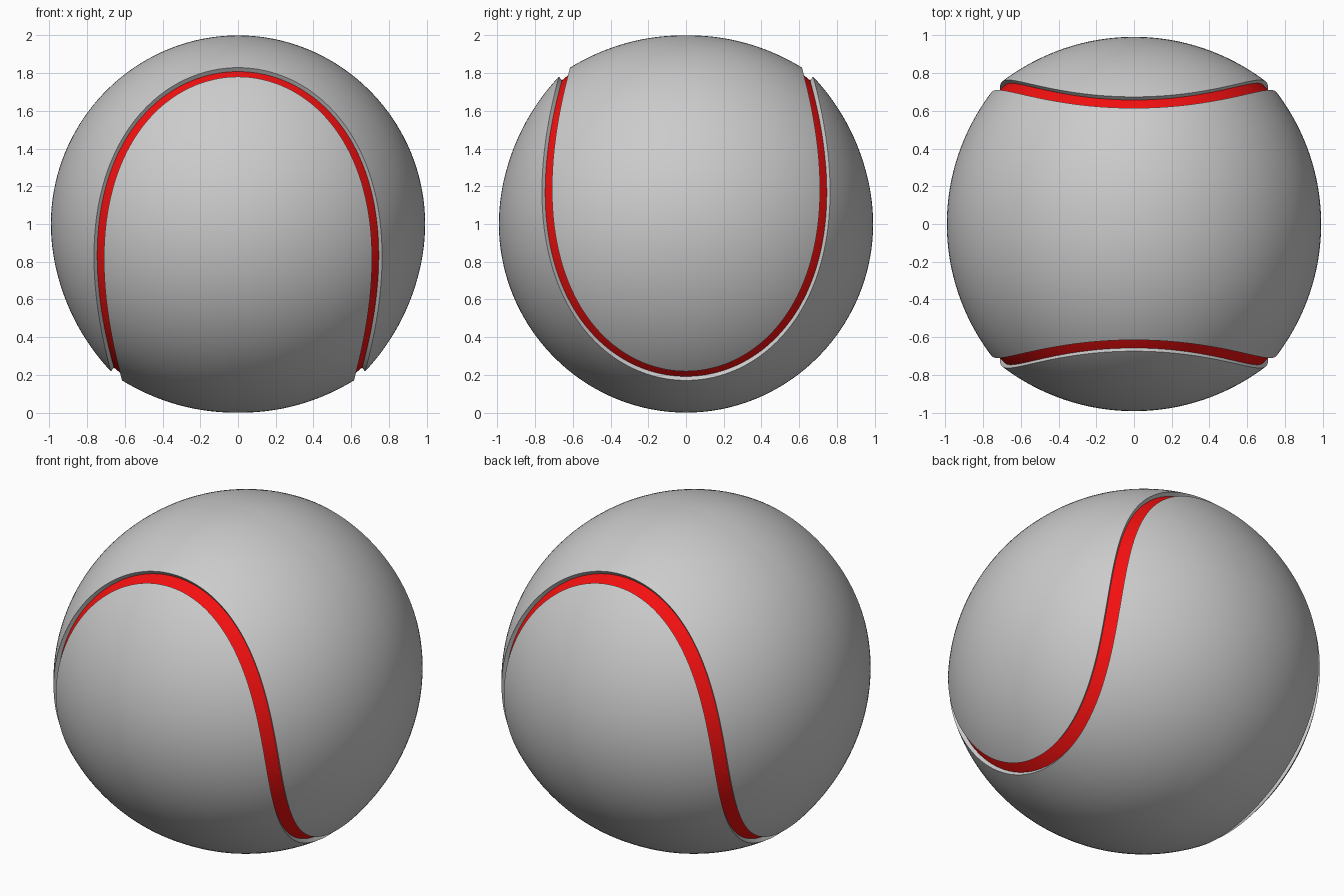
import bpy, bmesh, math
from mathutils import Vector
from mathutils.kdtree import KDTree

if "Cube" in bpy.data.objects:
    bpy.data.objects.remove(bpy.data.objects["Cube"])

A, B = 0.8125, 0.1875          # shape of the seam curve on the unit sphere
C = 2 * math.sqrt(A * B)
HALF = 0.037                   # half width of the groove (radians)
FLOOR = 1.006                  # radius of the groove floor
CENTRE = Vector((0, 0, 1))


def seam(u):
    return Vector((A * math.sin(u) + B * math.sin(3 * u),
                   A * math.cos(u) - B * math.cos(3 * u),
                   C * math.cos(2 * u)))


def seam_offset(u, w):
    """Seam point shifted sideways over the sphere by angle w."""
    p = seam(u)
    t = (seam(u + 1e-4) - seam(u - 1e-4)).normalized()
    return p * math.cos(w) + t.cross(p).normalized() * math.sin(w)


SAMPLES = 720
tree = KDTree(SAMPLES)
for i in range(SAMPLES):
    tree.insert(seam(2 * math.pi * i / SAMPLES), i)
tree.balance()


def radius(n):
    """The panels swell gently towards the seam."""
    d = 2 * math.asin(min(1, tree.find(n)[2] / 2))
    k = max(0, 1 - d / 0.785)
    return 0.992 + 0.041 * k * k + 0.007 * n.z ** 4


def make_object(name, rows, closed=False, material=None):
    bm = bmesh.new()
    grid = [[bm.verts.new(p + CENTRE) for p in row] for row in rows]
    if closed:
        grid.append(grid[0])
    for r0, r1 in zip(grid, grid[1:]):
        for j in range(len(r0) - 1):
            bm.faces.new((r0[j], r0[j + 1], r1[j + 1], r1[j]))
    bmesh.ops.remove_doubles(bm, verts=bm.verts, dist=1e-5)
    bmesh.ops.recalc_face_normals(bm, faces=bm.faces)
    # make sure the surface faces away from the ball's centre
    if sum(f.normal.dot(f.calc_center_median() - CENTRE) for f in bm.faces) < 0:
        bmesh.ops.reverse_faces(bm, faces=bm.faces)
    me = bpy.data.meshes.new(name)
    bm.to_mesh(me)
    bm.free()
    ob = bpy.data.objects.new(name, me)
    bpy.context.collection.objects.link(ob)
    if material:
        me.materials.append(material)
    bpy.ops.object.select_all(action='DESELECT')
    ob.select_set(True)
    bpy.context.view_layer.objects.active = ob
    bpy.ops.object.shade_smooth_by_angle(angle=math.radians(35))
    return ob


# Panels: arcs spanning from one side of the seam to its mirror image
ROWS, COLS = 160, 48
rows = []
for i in range(ROWS + 1):
    p = seam_offset(math.pi * (i / ROWS - 0.5), HALF)
    phi = math.asin(max(0, min(1, p.y)))
    mid = Vector((p.x, 0, p.z)).normalized()
    dirs = []
    for j in range(COLS + 1):
        a = phi * (1 - 2 * j / COLS)
        dirs.append(mid * math.cos(a) + Vector((0, math.sin(a), 0)))
    row = [n * radius(n) for n in dirs]
    # edge walls going down into the groove
    rows.append([dirs[0] * 0.985] + row + [dirs[-1] * 0.985])

make_object("upper_panel", rows)
make_object("lower_panel", [[Vector((v.y, v.x, -v.z)) for v in r] for r in rows])

# Red seam strip at the bottom of the groove
red = bpy.data.materials.new("seam_red")
red.diffuse_color = (0.9, 0.005, 0.005, 1)
red.use_nodes = True
red.node_tree.nodes["Principled BSDF"].inputs["Base Color"].default_value = red.diffuse_color
strip = [[seam_offset(2 * math.pi * i / 320, HALF * 1.04 * (k / 2 - 1)) * FLOOR
          for k in range(5)] for i in range(320)]
make_object("seam_strip", strip, closed=True, material=red)
